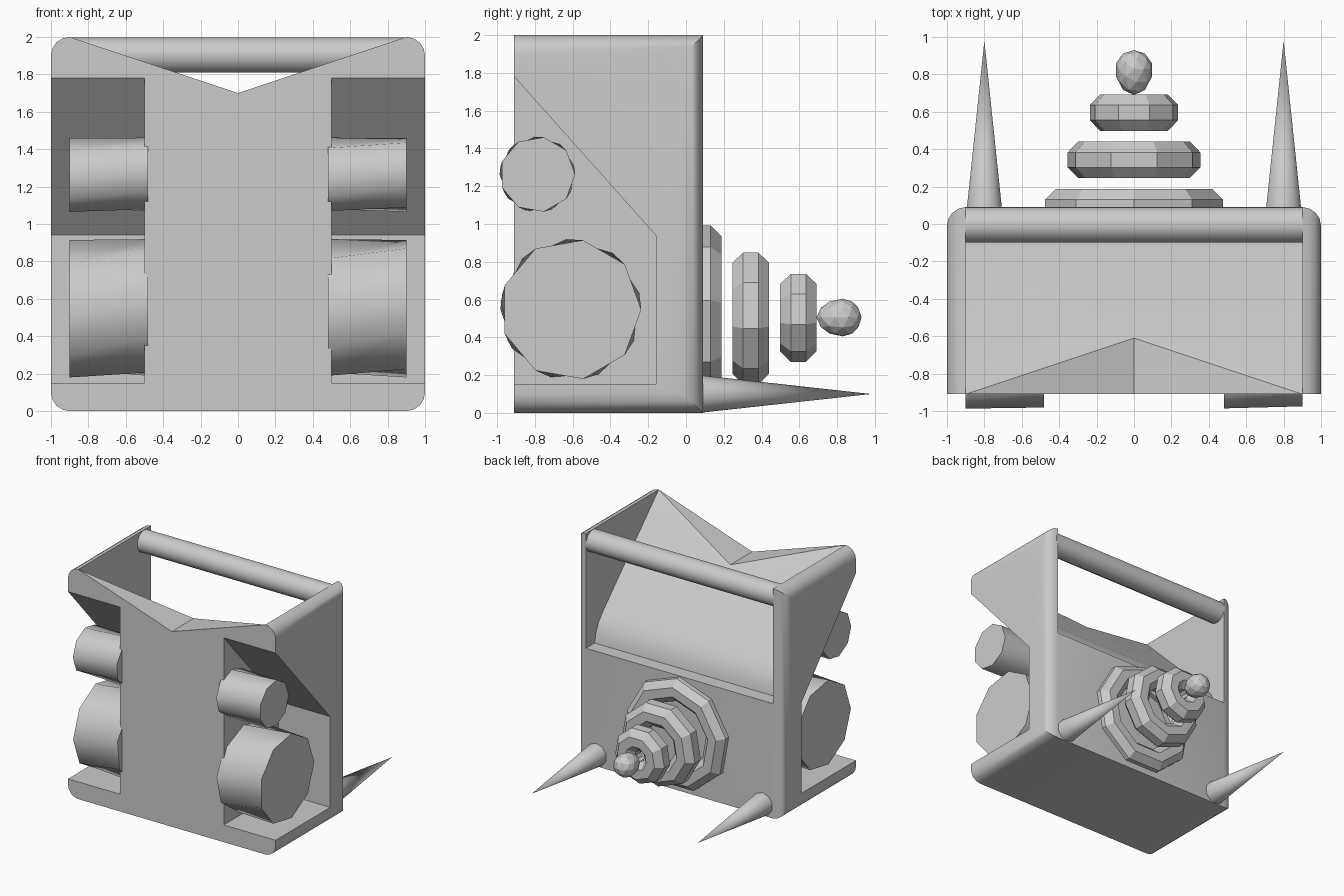
import bpy, bmesh
from math import radians, pi, cos, sin
from mathutils import Matrix, Vector

if "Cube" in bpy.data.objects:
    bpy.data.objects.remove(bpy.data.objects["Cube"], do_unlink=True)

grey = bpy.data.materials.new("plain grey")
grey.use_nodes = True
grey.diffuse_color = (0.6, 0.6, 0.6, 1)
grey.node_tree.nodes["Principled BSDF"].inputs["Base Color"].default_value = (0.6, 0.6, 0.6, 1)


def finish(bm, name, angle=None):
    """Turn a bmesh into an object, smooth below the given angle."""
    bmesh.ops.recalc_face_normals(bm, faces=bm.faces)
    mesh = bpy.data.meshes.new(name)
    bm.to_mesh(mesh)
    bm.free()
    mesh.materials.append(grey)
    obj = bpy.data.objects.new(name, mesh)
    bpy.context.collection.objects.link(obj)
    bpy.ops.object.select_all(action='DESELECT')
    obj.select_set(True)
    bpy.context.view_layer.objects.active = obj
    if angle:
        bpy.ops.object.shade_smooth_by_angle(angle=radians(angle))
    return obj


def prism(name, points, offset):
    """Extrude a closed 3D outline along an offset."""
    bm = bmesh.new()
    face = bm.faces.new([bm.verts.new(p) for p in points])
    ext = bmesh.ops.extrude_face_region(bm, geom=[face])
    verts = [v for v in ext["geom"] if isinstance(v, bmesh.types.BMVert)]
    bmesh.ops.translate(bm, verts=verts, vec=offset)
    return finish(bm, name)


def rod(name, sides, r1, r2, start, end, turn=0, twist=0):
    """Cylinder or cone between two points, optionally twisted."""
    start, end = Vector(start), Vector(end)
    axis = end - start
    bm = bmesh.new()
    bmesh.ops.create_cone(bm, cap_ends=True, segments=sides, radius1=r1,
                          radius2=r2, depth=axis.length)
    bmesh.ops.rotate(bm, verts=bm.verts, matrix=Matrix.Rotation(turn, 3, 'Z'))
    low = [v for v in bm.verts if v.co.z < 0]
    bmesh.ops.rotate(bm, verts=low, matrix=Matrix.Rotation(twist, 3, 'Z'))
    place = Matrix.Translation((start + end) / 2) @ axis.to_track_quat('Z', 'Y').to_matrix().to_4x4()
    bm.transform(place)
    return finish(bm, name, 46)


def ring(name, y, z, major, minor, up):
    """Nine-sided ring with an octagonal section, lying across the y axis."""
    bm = bmesh.new()
    loops = []
    for i in range(9):
        a = up * pi / 2 + i * 2 * pi / 9
        loop = []
        for j in range(8):
            b = (j + 0.5) * pi / 4
            r = major + minor * cos(b)
            loop.append(bm.verts.new((r * cos(a), y + minor * sin(b), z + r * sin(a))))
        loops.append(loop)
    for i in range(9):
        p, q = loops[i], loops[(i + 1) % 9]
        for j in range(8):
            k = (j + 1) % 8
            bm.faces.new((p[j], p[k], q[k], q[j]))
    return finish(bm, name)


# Body: block with rounded long edges and rounded upright back edges
bm = bmesh.new()
bmesh.ops.create_cube(bm, size=1, matrix=Matrix.Translation((0, -0.41, 1)) @ Matrix.Diagonal((2, 1, 2, 1)))
rounded = []
for e in bm.edges:
    a, b = e.verts[0].co, e.verts[1].co
    along_y = abs(a.y - b.y) > 0.5
    back_upright = abs(a.z - b.z) > 0.5 and a.y > 0
    if along_y or back_upright:
        rounded.append(e)
bmesh.ops.bevel(bm, geom=rounded, offset=0.1, segments=4, profile=0.5, affect='EDGES')
body = finish(bm, "body")

# Cutters: sloped hopper, front notch and the two side bays
hopper = [(-1.0, 2.09), (-0.13, 1.22), (-0.08, 1.155), (-0.045, 1.08), (-0.03, 1.0),
          (0.3, 1.0), (0.3, 2.3), (-1.0, 2.3)]
bay = [(-1.1, 0.15), (-0.16, 0.15), (-0.16, 0.94), (-0.91, 1.78), (-1.1, 1.99)]
notch = [(-0.9, 2), (0, 1.7), (0.9, 2), (0.9, 2.3), (-0.9, 2.3)]
cutters = [
    prism("hopper_cutter", [(-0.9, y, z) for y, z in hopper], (1.8, 0, 0)),
    prism("notch_cutter", [(x, -1.2, z) for x, z in notch], (0, 0.8, 0)),
    prism("left_bay_cutter", [(0.5, y, z) for y, z in bay], (0.8, 0, 0)),
    prism("right_bay_cutter", [(-0.5, y, z) for y, z in bay], (-0.8, 0, 0)),
]
bpy.ops.object.select_all(action='DESELECT')
body.select_set(True)
bpy.context.view_layer.objects.active = body
for cutter in cutters:
    cutter.hide_render = True
    mod = body.modifiers.new("cut", 'BOOLEAN')
    mod.operation = 'DIFFERENCE'
    mod.solver = 'EXACT'
    mod.object = cutter
    bpy.ops.object.modifier_apply(modifier=mod.name)
    bpy.data.objects.remove(cutter, do_unlink=True)
bpy.ops.object.shade_smooth_by_angle(angle=radians(30))

# Handle bar across the back of the top
rod("handle_bar", 12, 0.097, 0.097, (-0.91, -0.005, 1.903), (0.91, -0.005, 1.903), pi / 12)

# Side drums and back spikes
for side, s in (("left", 1), ("right", -1)):
    turn = pi if s > 0 else 0
    for size, r, y, z in (("large", 0.373, -0.61, 0.547), ("small", 0.2, -0.787, 1.262)):
        drum = rod(f"{side}_{size}_drum", 9, r, r, (s * 0.48, y, z), (s * 0.9, y, z),
                   -pi / 2, radians(14))
    rod(f"{side}_spike", 10, 0.1, 0, (s * 0.8, 0.07, 0.1), (s * 0.8, 0.98, 0.1))

# Stack of shrinking rings on the back
ring("large_ring", 0.09, 0.51, 0.385, 0.105, 1)
ring("middle_ring", 0.343, 0.51, 0.263, 0.105, -1)
ring("small_ring", 0.595, 0.51, 0.143, 0.105, -1)

# Egg-shaped tip
bm = bmesh.new()
bmesh.ops.create_icosphere(bm, subdivisions=2, radius=0.1)
for v in bm.verts:
    if v.co.y < 0:
        v.co.y *= 1.4
    v.co += Vector((0, 0.83, 0.505))
finish(bm, "tip")
